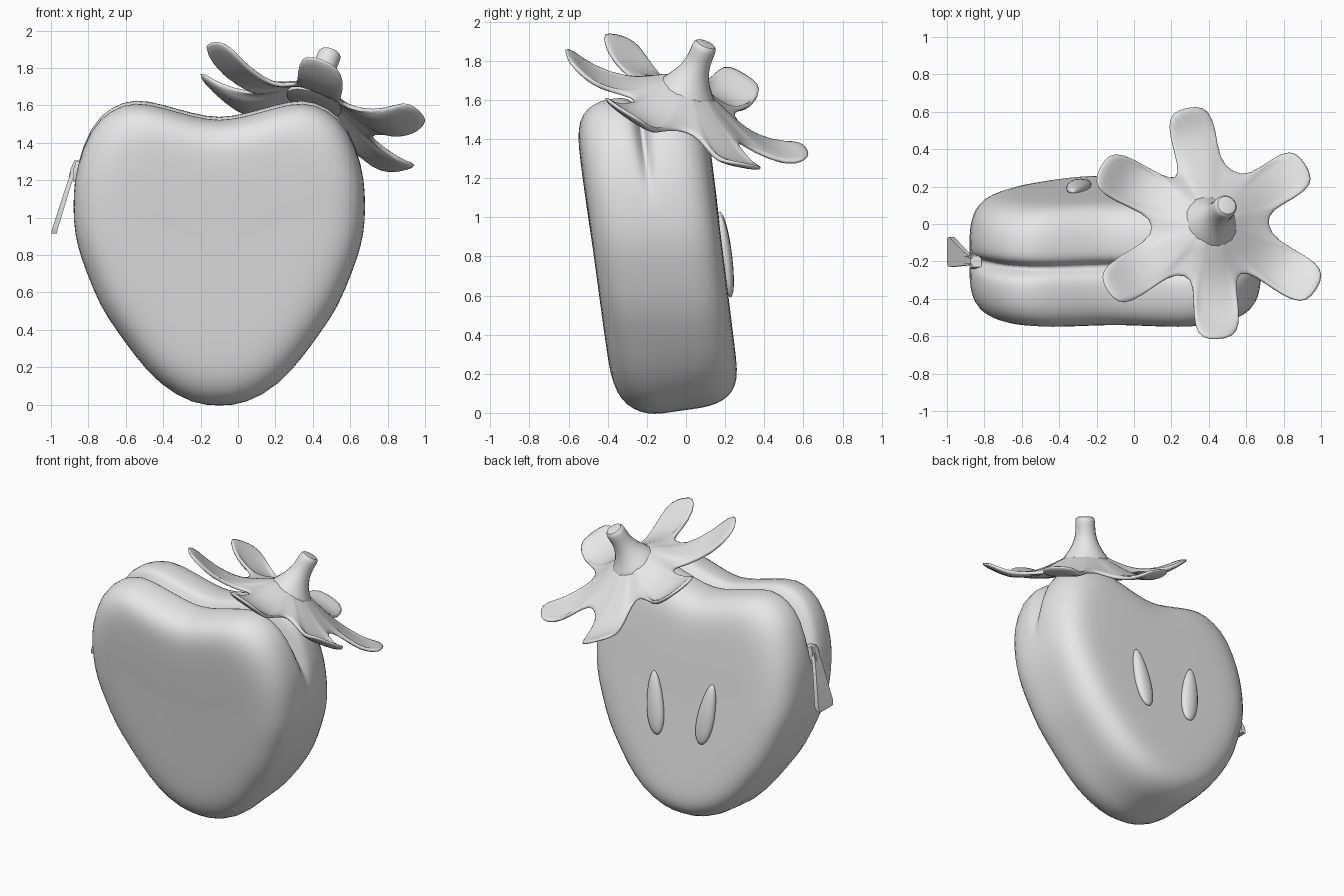
import bpy, bmesh, math
from mathutils import Vector

if "Cube" in bpy.data.objects:
    bpy.data.objects.remove(bpy.data.objects["Cube"])

grey = bpy.data.materials.new("plain grey")
grey.diffuse_color = (0.8, 0.8, 0.8, 1)
grey.use_nodes = True
grey.node_tree.nodes["Principled BSDF"].inputs["Base Color"].default_value = grey.diffuse_color


def make(name, bm, subsurf=0, solid=0, angle=60):
    bmesh.ops.recalc_face_normals(bm, faces=bm.faces)
    me = bpy.data.meshes.new(name)
    bm.to_mesh(me)
    bm.free()
    ob = bpy.data.objects.new(name, me)
    bpy.context.collection.objects.link(ob)
    me.materials.append(grey)
    if solid:
        m = ob.modifiers.new("thickness", 'SOLIDIFY')
        m.thickness, m.offset = solid, 0
    if subsurf:
        m = ob.modifiers.new("smooth", 'SUBSURF')
        m.levels = m.render_levels = subsurf
    bpy.ops.object.select_all(action='DESELECT')
    ob.select_set(True)
    bpy.context.view_layer.objects.active = ob
    bpy.ops.object.shade_smooth_by_angle(angle=math.radians(angle))
    return ob


def loft(bm, rings, start=None, end=None):
    """Skin closed rings, closing the ends with a centre point where given."""
    vr = [[bm.verts.new(p) for p in r] for r in rings]
    n = len(vr[0])
    for a, b in zip(vr, vr[1:]):
        for i in range(n):
            bm.faces.new((a[i], a[(i + 1) % n], b[(i + 1) % n], b[i]))
    for c, r in ((start, vr[0]), (end, vr[-1])):
        if c is not None:
            v = bm.verts.new(c)
            for i in range(n):
                bm.faces.new((v, r[i], r[(i + 1) % n]))


def interp(x, table):
    for (x0, y0), (x1, y1) in zip(table, table[1:]):
        if x <= x1:
            return y0 + (y1 - y0) * max(0, (x - x0) / (x1 - x0))
    return table[-1][1]


# Fruit body: half outline (half width, height), mirrored about CX
CX, CZ = -0.10, 0.85
half = [(0, -.012), (.14, -.002), (.32, .10), (.46, .27), (.55, .40), (.635, .52), (.715, .72),
        (.76, .85), (.78, .98), (.78, 1.13), (.765, 1.27), (.69, 1.485), (.58, 1.585),
        (.45, 1.63), (.30, 1.595), (.15, 1.55), (0, 1.52)]
outline = half + [(-x, z) for x, z in half[-2:0:-1]]


def front_y(z):
    return -0.39 - 0.135 * (z - 0.2)


def back_y(z):
    return 0.26 - 0.125 * (z - 0.25)


def body_point(x, z, v, s, groove):
    # the seam sinks into the top and fades down the sides
    t = min(1, max(0, (z - 1.12) / 0.3))
    s -= groove * t * t * (3 - 2 * t)
    px, pz = CX + x * s, CZ + (z - CZ) * s
    y = front_y(pz) + v * (back_y(pz) - front_y(pz))
    # the back lobe sits higher, and the underside rises towards the back
    pz += 0.05 * (v - 0.5) * t + max(0, 0.3 - pz) * 0.3 * max(0, v - 0.3)
    return (px, y, pz)


front_edge = [(0, .35), (0, .6), (.005, .76), (.035, .87), (.10, .945), (.20, .988), (.31, 1.0), (.40, 1.0)]
layers = [(v, s, 0) for v, s in front_edge]
layers += [(.45, 1, .025), (.485, 1, .095), (.515, 1, .095), (.55, 1, .025)]
layers += [(1 - v, s, 0) for v, s in reversed(front_edge)]
bm = bmesh.new()
loft(bm, [[body_point(x, z, v, s, g) for x, z in outline] for v, s, g in layers],
     (CX, front_y(CZ), CZ), (CX, back_y(CZ), CZ))
make("fruit_body", bm, subsurf=1)

# Leafy cap: six straps round a tilted centre, given by tip (x, y) and tip height offset
LX, LY = 0.41, 0.0
tips = [(.92, .32, .01), (.285, .625, -.04), (-.185, .305, .03), (-.145, -.36, -.035), (.45, -.62, 0),
        (.98, -.35, .01)]
strap = [(.52, -.108), (.80, -.125), (.95, -.108), (1, -.05), (1, .05), (.95, .108), (.80, .125), (.52, .108)]
drop = [(0, .06), (.1, .03), (.2, -.035), (.3, -.09), (.4, -.12), (.5, -.115), (.57, -.08), (.65, -.025)]
rim = []
for i, (tx, ty, dz) in enumerate(tips):
    d = Vector((tx - LX, ty - LY))
    u = d.normalized()
    w = Vector((-u.y, u.x))
    rim += [(d * a + w * b, dz) for a, b in strap]
    nx, ny, nz = tips[(i + 1) % 6]
    n = (u + Vector((nx - LX, ny - LY)).normalized()).normalized()
    rim.append((n * .30, 0))


def cap_point(p, dz, f):
    q = p * f
    z = 1.64 - 0.37 * q.x - 0.43 * q.y + interp(q.length, drop) + dz * f * f
    return (LX + q.x, LY + q.y, z)


bm = bmesh.new()
loft(bm, [[cap_point(p, dz, f) for p, dz in rim] for f in (.15, .3, .45, .6, .75, .88, 1)],
     (LX, LY, 1.69))
make("leafy_cap", bm, subsurf=1, solid=0.025)

# Stem: flared tube leaning back
path = [((.405, 0, 1.60), .20), ((.415, .01, 1.67), .14), ((.435, .035, 1.73), .09),
        ((.46, .065, 1.80), .064), ((.488, .093, 1.865), .070), ((.497, .102, 1.89), .060)]
tilt = Vector((.36, .42, 1)).to_track_quat('Z', 'Y')
bm = bmesh.new()
loft(bm, [[Vector(c) + tilt @ Vector((r * math.cos(a), r * math.sin(a), 0))
           for a in (math.tau * k / 10 for k in range(10))] for c, r in path],
     path[0][0], path[-1][0])
make("stem", bm, subsurf=1)

# Seeds: flat teardrops on the back
for name, side, cz in (("seed_left", -1, .82), ("seed_right", 1, .80)):
    bm = bmesh.new()
    bmesh.ops.create_uvsphere(bm, u_segments=16, v_segments=12, radius=1)
    for v in bm.verts:
        x, y, z = v.co
        h = 0.21 * z
        x *= 0.062 * (1 - 0.25 * z)
        sz = cz + h
        v.co = (CX + side * (.20 + .13 * h) + x, back_y(sz) + .01 + y * .035, sz)
    make(name, bm)


# Zip slider and its flared pull tab
def block(name, sections, angle=30):
    bm = bmesh.new()
    rings = [[(x + sx * t / 2, y + sy * w / 2, z) for sx, sy in ((-1, -1), (1, -1), (1, 1), (-1, 1))]
             for x, y, z, t, w in sections]
    loft(bm, rings, sections[0][:3], sections[-1][:3])
    make(name, bm, angle=angle)


block("zip_slider", [(-.84, -.20, 1.30, .05, .06), (-.855, -.20, 1.26, .05, .08), (-.86, -.20, 1.19, .04, .05)])
block("zip_ring", [(-.86, -.20, 1.305, .03, .03), (-.88, -.195, 1.26, .03, .04), (-.89, -.19, 1.22, .03, .04)])
block("zip_pull", [(-.872, -.195, 1.27, .025, .05), (-.90, -.185, 1.19, .025, .075),
                   (-.975, -.15, .95, .03, .16), (-.984, -.147, .915, .03, .14)])
